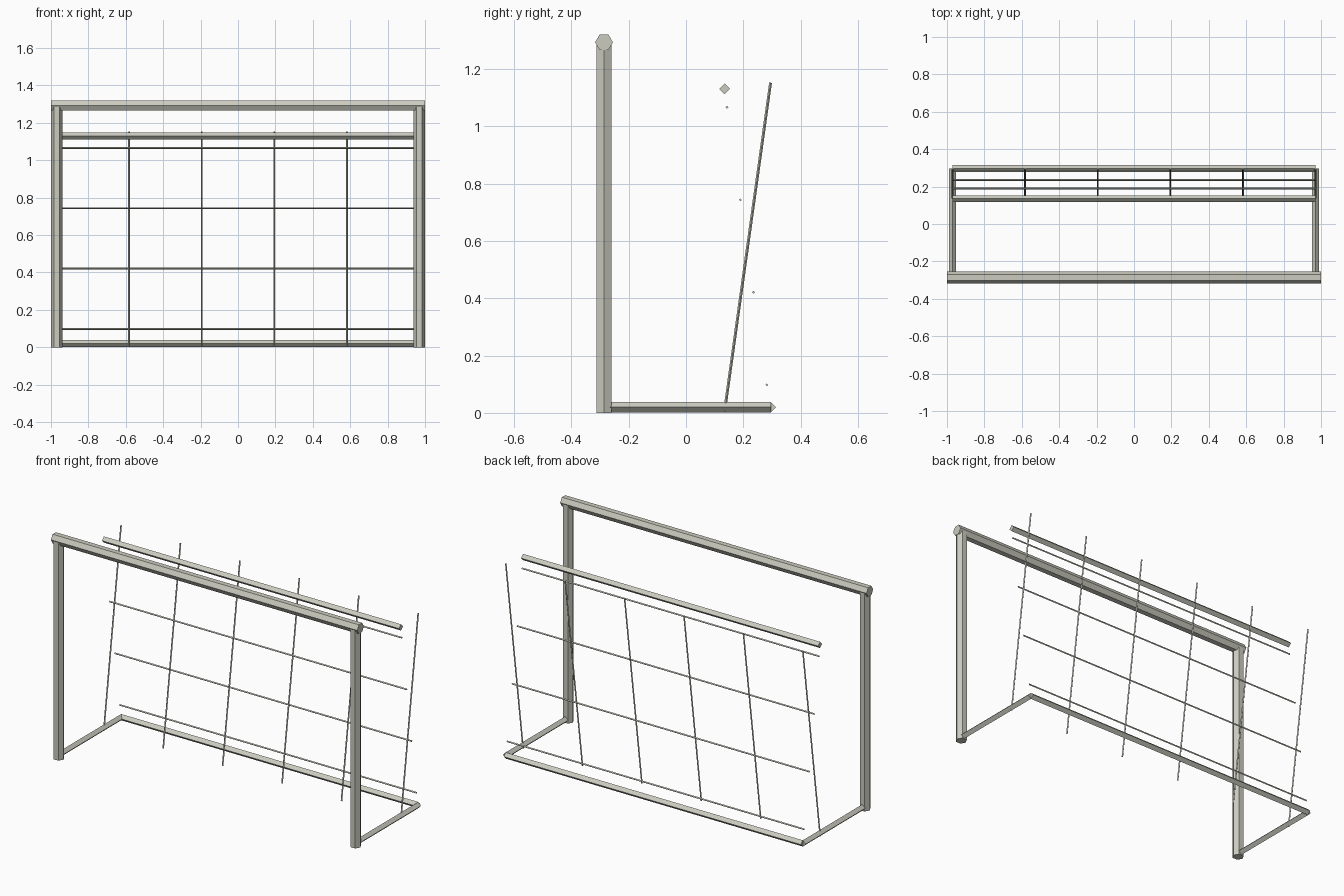
import bpy, bmesh, math
from mathutils import Vector

cube = bpy.data.objects.get("Cube")
if cube:
    bpy.data.objects.remove(cube, do_unlink=True)

paint = bpy.data.materials.new("pale_grey_paint")
paint.use_nodes = True
colour = (0.60, 0.60, 0.53, 1)
paint.diffuse_color = colour
paint.node_tree.nodes["Principled BSDF"].inputs["Base Color"].default_value = colour


def bar(name, start, end, radius, sides, corner):
    """Capped straight bar whose first cross-section corner points along 'corner'."""
    start, end = Vector(start), Vector(end)
    axis = (end - start).normalized()
    u = Vector(corner)
    u = (u - axis * u.dot(axis)).normalized()
    v = axis.cross(u)
    bm = bmesh.new()
    rings = []
    for p in (start, end):
        ring = []
        for i in range(sides):
            a = math.tau * i / sides
            ring.append(bm.verts.new(p + (u * math.cos(a) + v * math.sin(a)) * radius))
        rings.append(ring)
    for i in range(sides):
        j = (i + 1) % sides
        bm.faces.new((rings[0][i], rings[0][j], rings[1][j], rings[1][i]))
    bm.faces.new(rings[0][::-1])
    bm.faces.new(rings[1])
    mesh = bpy.data.meshes.new(name)
    bm.to_mesh(mesh)
    bm.free()
    mesh.materials.append(paint)
    obj = bpy.data.objects.new(name, mesh)
    bpy.context.collection.objects.link(obj)
    return obj


X, Y, Z = (1, 0, 0), (0, 1, 0), (0, 0, 1)
half = 0.97            # post centre line
front, back = -0.286, 0.296
top = 1.293
post_r, rail_r, cord_r = 0.031, 0.0185, 0.005
rail_z = 0.02

# Hexagonal front frame
bar("crossbar", (-1, front, top), (1, front, top), post_r, 6, Y)
for side, s in (("left", 1), ("right", -1)):
    x = s * (1 - post_r)
    bar(side + "_post", (x, front, 0), (x, front, top), post_r, 6, X)
    # Ground rails running back from the posts
    bar(side + "_ground_rail", (s * half, front, rail_z), (s * half, back, rail_z), rail_r, 4, Z)

# Rear rails
bar("back_ground_rail", (-half, back, rail_z), (half, back, rail_z), rail_r, 4, Z)
bar("back_top_rail", (-half, 0.135, 1.13), (half, 0.135, 1.13), rail_r, 4, Z)

# Net cords: uprights lean backwards, level cords step forwards
for i in range(6):
    x = -half + 2 * half * i / 5
    bar("net_upright_%d" % (i + 1), (x, 0.134, 0.002), (x, back - 0.001, 1.152), cord_r, 4, X)
for i in range(4):
    y, z = 0.282 - 0.0463 * i, 0.098 + 0.3227 * i
    bar("net_level_%d" % (i + 1), (-half, y, z), (half, y, z), cord_r, 4, Z)
